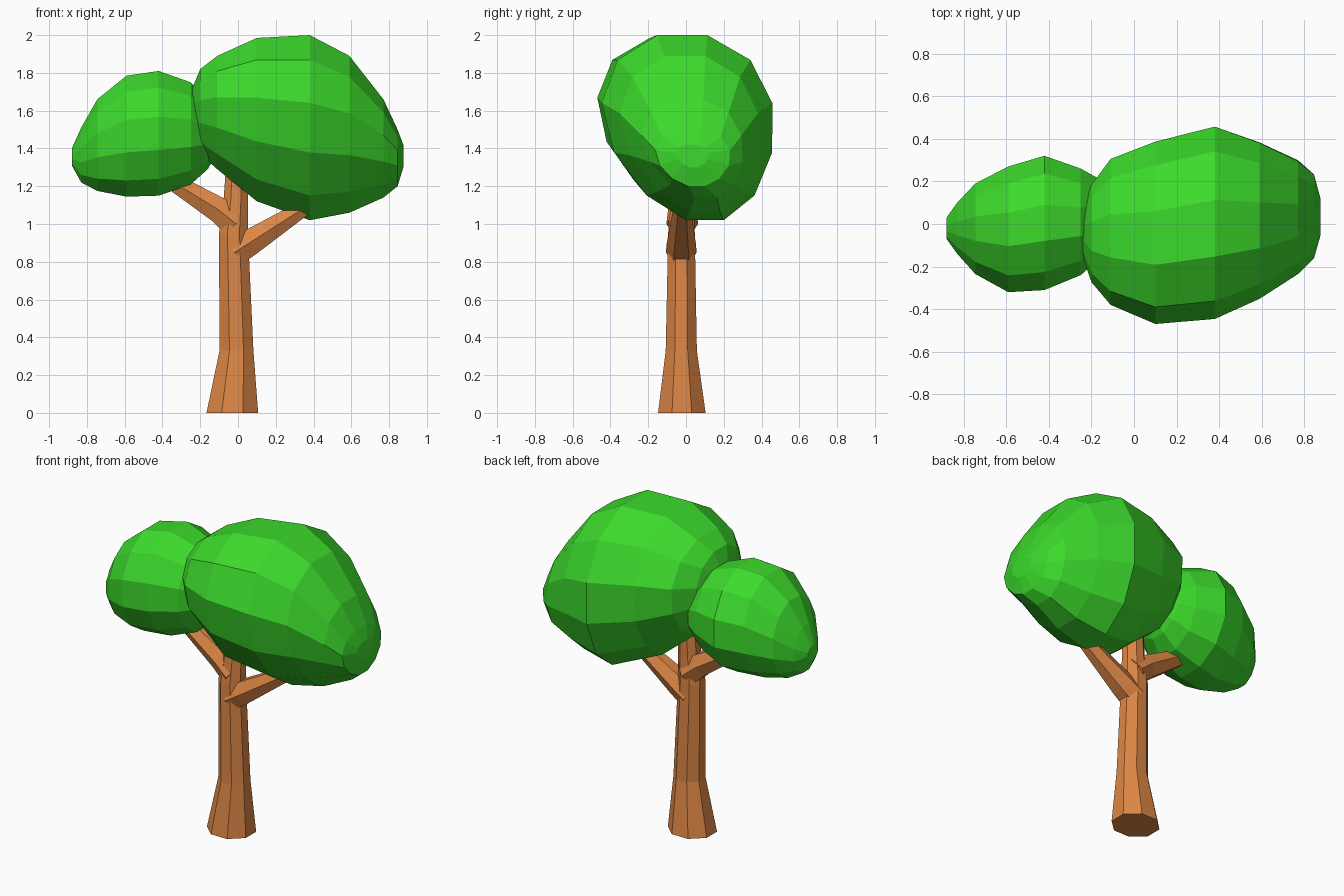
import bpy, bmesh, math
from mathutils import Vector

if "Cube" in bpy.data.objects:
    bpy.data.objects.remove(bpy.data.objects["Cube"])


def material(name, color):
    m = bpy.data.materials.new(name)
    m.diffuse_color = color
    m.use_nodes = True
    m.node_tree.nodes["Principled BSDF"].inputs["Base Color"].default_value = m.diffuse_color
    return m


BARK = material("bark", (0.72, 0.24, 0.06, 1))
LEAF = material("leaves", (0.045, 0.70, 0.025, 1))


def loft(name, rings, mat):
    """Flat-shaded skin over equal-length rings, capped at both ends."""
    bm = bmesh.new()
    vs = [[bm.verts.new(p) for p in ring] for ring in rings]
    n = len(vs[0])
    for a, b in zip(vs, vs[1:]):
        for i in range(n):
            j = (i + 1) % n
            bm.faces.new((a[i], a[j], b[j], b[i]))
    bm.faces.new(vs[0][::-1])
    bm.faces.new(vs[-1])
    bmesh.ops.recalc_face_normals(bm, faces=bm.faces)
    me = bpy.data.meshes.new(name)
    bm.to_mesh(me)
    bm.free()
    me.materials.append(mat)
    ob = bpy.data.objects.new(name, me)
    bpy.context.collection.objects.link(ob)
    return ob


def limb(name, path, sides, flat=0.96):
    """Tapered tube; path entries are (x, y, z, radius)."""
    pts = [Vector(p[:3]) for p in path]
    rings = []
    for i, p in enumerate(path):
        d = (pts[min(i + 1, len(pts) - 1)] - pts[max(i - 1, 0)]).normalized()
        if p[2] == 0:
            d = Vector((0, 0, 1))
        up = Vector((0, 1, 0)).cross(d).normalized()
        side = d.cross(up)
        angles = [2 * math.pi * (k + 0.5) / sides for k in range(sides)]
        rings.append([pts[i] + p[3] * (up * math.cos(a) + side * math.sin(a) * flat)
                      for a in angles])
    return loft(name, rings, BARK)


def crown(name, sections, sides=12, egg=0.0, lean=0.0, sag=0.0):
    """Leaf mass lofted along x; sections are (x, z_low, z_high, y_front, y_back).
    egg narrows the underside, lean tilts it, sag pushes the outer underside back."""
    rings = []
    k = 1 / math.cos(math.pi / sides)
    for x, z0, z1, y0, y1 in sections:
        ring = []
        for i in range(sides):
            a = 2 * math.pi * (i + 0.5) / sides
            v, w = math.cos(a) * k, math.sin(a) * k
            y = (y0 + y1) / 2 + (y1 - y0) / 2 * (v * (1 + egg * w) + lean * w)
            if 0.3 < x < 0.8:
                y += sag * max(0, -w)
            ring.append((x, y, (z0 + z1) / 2 + (z1 - z0) / 2 * w))
        rings.append(ring)
    return loft(name, rings, LEAF)


# Trunk with flared foot
limb("trunk", [(-0.03, -0.022, 0, 0.148), (-0.008, -0.025, 0.33, 0.097),
               (-0.024, -0.024, 0.95, 0.083), (-0.012, -0.02, 1.12, 0.07),
               (0, -0.01, 1.45, 0.058)], 8, 0.92)

# Branches reaching into each leaf mass
limb("left_branch", [(-0.01, -0.02, 1.0, 0.088), (-0.10, -0.02, 1.073, 0.078),
                     (-0.42, -0.01, 1.27, 0.045)], 6)
limb("right_branch", [(-0.02, -0.025, 0.85, 0.085), (0.06, -0.025, 0.90, 0.08),
                      (0.42, -0.02, 1.13, 0.04)], 6)

# Large leaf mass
crown("large_crown", [
    (-0.25, 1.50, 1.70, -0.12, 0.06),
    (-0.20, 1.37, 1.82, -0.26, 0.18),
    (-0.11, 1.29, 1.89, -0.36, 0.30),
    (0.10, 1.12, 1.985, -0.445, 0.38),
    (0.38, 1.02, 2.00, -0.42, 0.45),
    (0.59, 1.06, 1.89, -0.33, 0.375),
    (0.77, 1.14, 1.66, -0.22, 0.29),
    (0.845, 1.20, 1.50, -0.15, 0.23),
    (0.875, 1.30, 1.42, -0.05, 0.12)], egg=0.14, lean=-0.08, sag=0.05)

# Small leaf mass
crown("small_crown", [
    (-0.88, 1.31, 1.40, -0.07, 0.03),
    (-0.83, 1.22, 1.51, -0.14, 0.10),
    (-0.745, 1.175, 1.66, -0.235, 0.19),
    (-0.59, 1.145, 1.785, -0.32, 0.27),
    (-0.42, 1.15, 1.81, -0.31, 0.32),
    (-0.25, 1.21, 1.75, -0.24, 0.26),
    (-0.16, 1.29, 1.65, -0.16, 0.21),
    (-0.11, 1.38, 1.55, -0.06, 0.12)])
